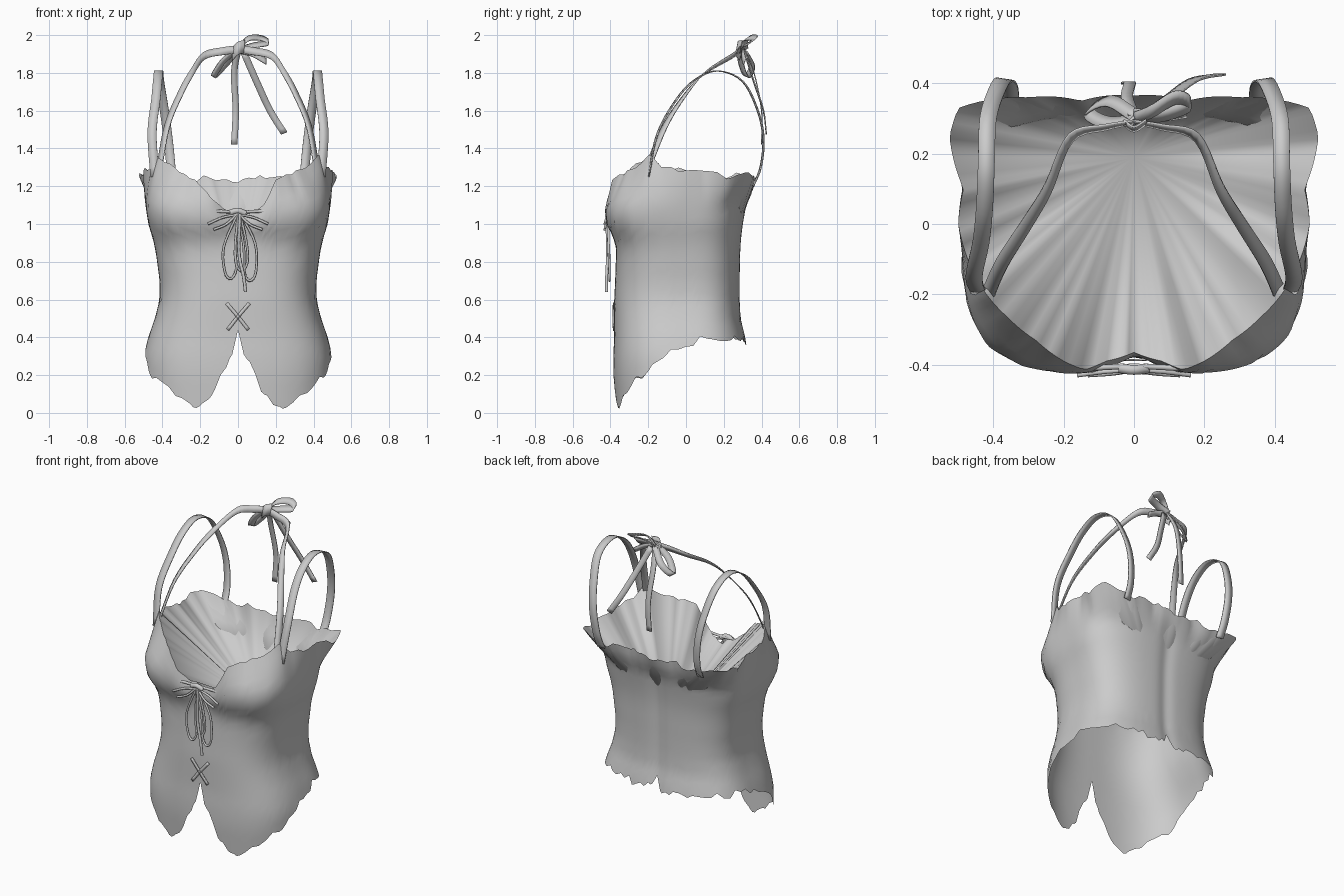
import bpy, bmesh, math, random
from mathutils import Vector

if "Cube" in bpy.data.objects:
    bpy.data.objects.remove(bpy.data.objects["Cube"])

random.seed(4)
mat = bpy.data.materials.new("grey_cloth")
mat.diffuse_color = (0.6, 0.6, 0.6, 1)
mat.use_nodes = True
mat.node_tree.nodes["Principled BSDF"].inputs["Base Color"].default_value = mat.diffuse_color


def finish(name, verts, faces, thick=0.0):
    me = bpy.data.meshes.new(name)
    me.from_pydata([tuple(v) for v in verts], [], faces)
    bm = bmesh.new()
    bm.from_mesh(me)
    bmesh.ops.recalc_face_normals(bm, faces=bm.faces)
    bm.to_mesh(me)
    bm.free()
    me.materials.append(mat)
    me.polygons.foreach_set("use_smooth", [True] * len(me.polygons))
    ob = bpy.data.objects.new(name, me)
    bpy.context.collection.objects.link(ob)
    if thick:
        mod = ob.modifiers.new("thickness", 'SOLIDIFY')
        mod.thickness = thick
        mod.offset = 0
    return ob


def lookup(table, k):
    """Linear interpolation in rows of (key, values...)."""
    if k <= table[0][0]:
        return table[0][1:]
    for a, b in zip(table, table[1:]):
        if k <= b[0]:
            f = (k - a[0]) / (b[0] - a[0])
            return [p + (q - p) * f for p, q in zip(a[1:], b[1:])]
    return table[-1][1:]


def smooth_path(pts, steps=5):
    """Catmull-Rom curve through the points."""
    p = [Vector(q) for q in pts]
    p = [p[0] * 2 - p[1]] + p + [p[-1] * 2 - p[-2]]
    out = []
    for i in range(1, len(p) - 2):
        a, b, c, d = p[i - 1:i + 3]
        for s in range(steps):
            t = s / steps
            out.append(0.5 * (2 * b + (c - a) * t + (2 * a - 5 * b + 4 * c - d) * t * t
                              + (3 * b - a - 3 * c + d) * t ** 3))
    return out + [p[-2]]


def ribbon(name, pts, width, side0, side1=None):
    """Flat band whose width direction turns from side0 to side1."""
    path = smooth_path(pts)
    s0, s1 = Vector(side0), Vector(side1 or side0)
    verts = []
    for i, p in enumerate(path):
        w = s0.lerp(s1, i / (len(path) - 1)).normalized() * width / 2
        verts += [p - w, p + w]
    finish(name, verts, [(2 * i, 2 * i + 1, 2 * i + 3, 2 * i + 2)
                         for i in range(len(path) - 1)], 0.006)


def cord(name, pts, r=0.007, n=6):
    """Thin round lace."""
    path = smooth_path(pts)
    verts, faces = [], []
    for i, p in enumerate(path):
        t = (path[min(i + 1, len(path) - 1)] - path[max(i - 1, 0)]).normalized()
        u = t.orthogonal().normalized() if abs(t.y) > .9 else t.cross(Vector((0, 1, 0))).normalized()
        v = t.cross(u)
        for k in range(n):
            a = 2 * math.pi * k / n
            verts.append(p + (u * math.cos(a) + v * math.sin(a)) * r)
    for i in range(len(path) - 1):
        for k in range(n):
            a, b = i * n + k, i * n + (k + 1) % n
            faces.append((a, b, b + n, a + n))
    finish(name, verts, faces)


# Bodice sections: height, half width, front depth, back depth, front squareness
SECTION = [(0, .48, .37, .32, 2.9), (.2, .5, .385, .33, 2.9), (.3, .5, .385, .33, 2.9),
           (.4, .475, .38, .315, 2.9), (.5, .44, .38, .29, 2.9), (.6, .415, .38, .285, 2.9),
           (.7, .415, .375, .285, 2.9), (.85, .435, .37, .288, 3), (.92, .45, .38, .292, 3.2),
           (1.0, .475, .425, .302, 3.6), (1.1, .49, .43, .32, 3.7), (1.25, .5, .42, .36, 3.6)]
# Hem: degrees from front, height
HEM = [(0, .44), (4.5, .31), (13, .2), (19, .1), (28, .03), (33, .015), (42, .08), (53, .14),
       (64, .2), (70, .28), (90, .36), (105, .4), (140, .4), (155, .37), (174, .38), (180, .45)]
# Upper rim: x, y, z around one half
RIM = [(0, -.365, 1.05), (.08, -.39, 1.07), (.14, -.415, 1.12), (.2, -.39, 1.22), (.28, -.33, 1.27),
       (.36, -.265, 1.31), (.42, -.2, 1.37), (.46, -.13, 1.29), (.5, 0, 1.29), (.485, .1, 1.27),
       (.525, .25, 1.25), (.5, .33, 1.27), (.3, .36, 1.23), (.15, .35, 1.25), (0, .365, 1.22)]
RIM = [(math.degrees(math.atan2(x, -y)), math.hypot(x, y), z) for x, y, z in RIM]


def radius(deg, z):
    a, f, b, n = lookup(SECTION, z)
    s, c = math.sin(math.radians(deg)), math.cos(math.radians(deg))
    if c < 0:
        n = 2.9
    r = (abs(s / a) ** n + abs(c / (f if c > 0 else b)) ** n) ** (-1 / n)
    cleft = max(0, min(1, (z - .85) / .15))
    r *= 1 - .1 * cleft * math.exp(-(deg / 10) ** 2)
    return r * (1 - .04 * math.exp(-((180 - deg) / 9) ** 2))


# Bodice shell: columns around, rows from ragged hem to ragged rim
COLS, ROWS = 160, 22
top_rag = [random.uniform(-.018, .018) for _ in range(COLS // 2)]
hem_rag = [random.uniform(-.022, .022) for _ in range(COLS // 2)]


def rag(table, j):
    return (table[j // 2] + table[(j + 1) // 2 % len(table)]) / 2


verts, faces = [], []
for j in range(COLS):
    ang = 360 * j / COLS
    deg = min(ang, 360 - ang)
    sgn = 1 if ang <= 180 else -1
    rim_r, rim_z = lookup(RIM, deg)
    hem_z = lookup(HEM, deg)[0]
    rim_z += rag(top_rag, j)
    if 6 < deg < 177:
        hem_z = max(.003, hem_z + rag(hem_rag, j))
    lean_z = min(1.09, rim_z - .07)
    for i in range(ROWS + 1):
        z = hem_z + (rim_z - hem_z) * i / ROWS
        r = radius(deg, z)
        s = max(0, (z - lean_z) / (rim_z - lean_z))
        r += (rim_r - r) * s ** 1.2
        q = math.radians(deg)
        verts.append(Vector((sgn * r * math.sin(q), -r * math.cos(q), z)))
for j in range(COLS):
    a, b = j * (ROWS + 1), (j + 1) % COLS * (ROWS + 1)
    faces += [(a + i, b + i, b + i + 1, a + i + 1) for i in range(ROWS)]
finish("bodice", verts, faces)

# Pleated lining: a fan from the rim down to a point inside
ring = [verts[j * (ROWS + 1) + ROWS] for j in range(COLS)]
finish("lining", ring + [Vector((0, .19, .74))], [(j, (j + 1) % COLS, COLS) for j in range(COLS)])

# Shoulder straps and neck straps, mirrored
for m, tag in ((1, "right"), (-1, "left")):
    loop = [(.44, -.2, 1.25), (.455, -.15, 1.48), (.435, -.05, 1.66), (.425, .05, 1.765),
            (.42, .17, 1.81), (.415, .3, 1.755), (.39, .38, 1.6), (.37, .41, 1.45),
            (.355, .395, 1.3), (.35, .355, 1.2)]
    ribbon("shoulder_strap_" + tag, [(m * x, y, z) for x, y, z in loop], .048, (m, 0.15, 0))
    neck = [(.42, -.21, 1.28), (.375, -.11, 1.52), (.305, 0, 1.69), (.245, .1, 1.8),
            (.18, .245, 1.89), (.08, .275, 1.915), (0, .29, 1.925)]
    ribbon("neck_strap_" + tag, [(m * x, y, z) for x, y, z in neck], .042,
           (m * .6, .7, 0), (0, .2, 1))

# Bow behind the neck
ribbon("bow_tail_long", [(0, .31, 1.92), (-.02, .36, 1.8), (-.012, .4, 1.6), (-.02, .4, 1.42)], .034, (1, 0, 0))
ribbon("bow_tail_side", [(.03, .31, 1.91), (.1, .36, 1.75), (.17, .41, 1.6), (.245, .425, 1.48)], .036, (1, 0, .4))
ribbon("bow_loop_left", [(0, .3, 1.93), (-.08, .29, 1.86), (-.13, .32, 1.78), (-.07, .35, 1.84), (0, .31, 1.92)],
       .04, (.5, .6, -.3))
ribbon("bow_loop_right", [(0, .3, 1.92), (.05, .32, 1.98), (.12, .36, 1.985), (.16, .34, 1.96),
                          (.08, .31, 1.945), (0, .31, 1.92)], .045, (0, .7, .5))
ribbon("bow_end_right", [(.01, .3, 1.92), (.08, .3, 1.9), (.15, .31, 1.86)], .035, (0, .4, 1))
ribbon("bow_knot", [(-.03, .29, 1.9), (0, .27, 1.93), (.035, .29, 1.94)], .07, (0, .2, 1))

# Front lacing: crossbar, hanging loops, tails and lower cross
cord("lace_bar", [(-.2, -.415, 1.07), (0, -.405, 1.065), (.2, -.415, 1.07)], .009)
cord("lace_knot", [(-.04, -.41, 1.06), (0, -.415, 1.07), (.04, -.41, 1.055)], .016)
for k, (x, z) in enumerate(((-.04, .71), (.065, .7), (.02, .75))):
    cord("lace_loop_%d" % k, [(0, -.415, 1.06), (x - .035, -.41, .88), (x - .03, -.405, z + .04), (x, -.405, z),
                              (x + .03, -.405, z + .05), (x + .025, -.41, .9), (.01, -.415, 1.06)])
cord("lace_tail_centre", [(.01, -.42, 1.05), (.005, -.415, .85), (.03, -.42, .72), (.04, -.42, .64)], .009)
for m in (1, -1):
    cord("lace_tail_side", [(0, -.415, 1.06), (m * .06, -.425, 1.0), (m * .13, -.43, .97)])
    cord("lace_upper_cross", [(0, -.415, 1.05), (m * .08, -.42, 1.035), (m * .16, -.43, 1.0)])
    ribbon("lace_lower_cross", [(m * -.055, -.384, .44), (0, -.387, .51), (m * .06, -.384, .58)],
           .018, (1, 0, -m * .8))
